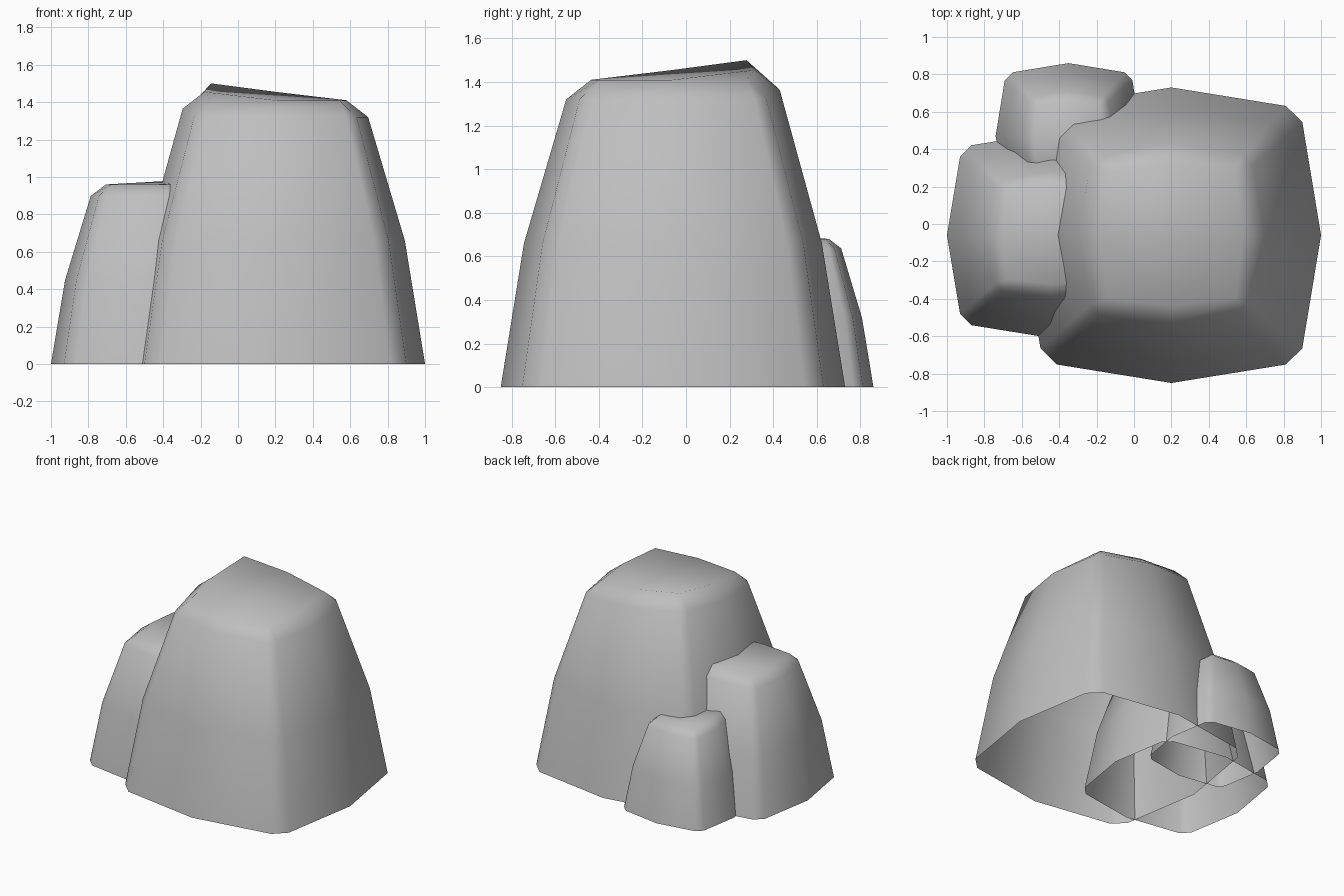
import bpy
import bmesh

cube = bpy.data.objects.get("Cube")
if cube:
    bpy.data.objects.remove(cube, do_unlink=True)

# One stone grey for every rock
stone = bpy.data.materials.new("stone_grey")
stone.use_nodes = True
GREY = (0.52, 0.52, 0.52, 1)
stone.diffuse_color = GREY
stone.node_tree.nodes["Principled BSDF"].inputs["Base Color"].default_value = GREY

# Bulged square outline with clipped corners, one quarter turned four times
QUARTER = [(1, 0), (0.875, 0.765), (0.765, 0.875)]
CAP_QUARTER = [(1, 0), (0.9, 0.9)]

# Wall rings of the rock: (radius, height) as shares of base radius and crown height
WALL = [(1, 0), (0.865, 0.468), (0.62, 0.936)]
CAP_RADIUS = 0.475


def outline(quarter):
    points = []
    for turn in range(4):
        for x, y in quarter:
            for _ in range(turn):
                x, y = -y, x
            points.append((x, y))
    return points


def rock(name, centre, radius, height, peak, lift):
    """Open-bottomed rock; its crown rises by lift at the corner given by peak."""
    bm = bmesh.new()
    rx, ry = radius

    def ring(quarter, size, z, raise_by):
        verts = []
        for x, y in outline(quarter):
            # full lift at the peak corner, half at its two side middles
            share = [min(1, max(0, 0.5 + 0.6 * s * v)) for s, v in zip(peak, (x, y))]
            rise = raise_by * share[0] * share[1]
            verts.append(bm.verts.new((centre[0] + rx * size * x,
                                       centre[1] + ry * size * y, z + rise)))
        return verts

    rings = [ring(QUARTER, s, h * height, lift if h > 0.9 else 0) for s, h in WALL]
    for low, high in zip(rings, rings[1:]):
        for i in range(len(low)):
            j = (i + 1) % len(low)
            bm.faces.new((low[i], low[j], high[j], high[i]))

    # Sloping shoulder: two quads and a corner triangle per quarter
    rim = rings[-1]
    cap = ring(CAP_QUARTER, CAP_RADIUS, height, lift)
    for q in range(4):
        a, b, c, d = (rim[(3 * q + k) % 12] for k in range(4))
        m, corner, n = (cap[(2 * q + k) % 8] for k in range(3))
        bm.faces.new((a, b, corner, m))
        bm.faces.new((b, c, corner))
        bm.faces.new((c, d, n, corner))

    # Crown: four quads meeting in the middle
    middle = bm.verts.new((centre[0], centre[1], height + lift * 0.25))
    for q in range(4):
        m, corner, n = (cap[(2 * q + k) % 8] for k in range(3))
        bm.faces.new((m, corner, n, middle))

    mesh = bpy.data.meshes.new(name)
    bm.to_mesh(mesh)
    bm.free()
    mesh.materials.append(stone)
    mesh.shade_smooth()
    obj = bpy.data.objects.new(name, mesh)
    bpy.context.collection.objects.link(obj)
    return obj


rock("large_rock", (0.2, -0.06), (0.8, 0.79), 1.41, (-1, 1), 0.09)
rock("medium_rock", (-0.44, -0.06), (0.56, 0.55), 0.96, (1, 1), 0.03)
rock("small_rock", (-0.35, 0.47), (0.39, 0.39), 0.68, (-1, -1), 0.03)
